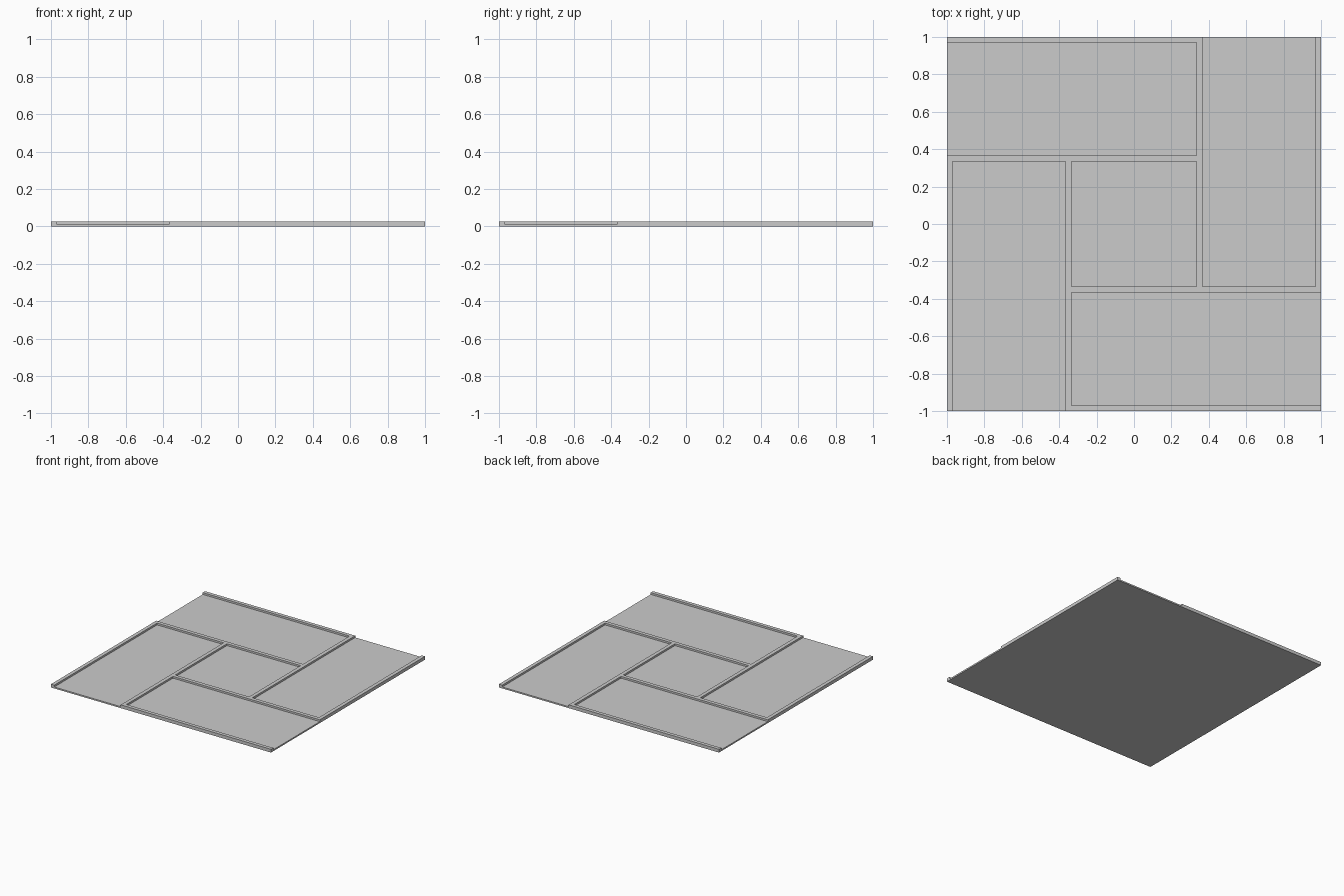
import bpy
import math
from mathutils import Matrix, Vector

if "Cube" in bpy.data.objects:
    bpy.data.objects.remove(bpy.data.objects["Cube"])

TOP, FLOOR = 0.027, 0.012          # rib height and panel floor height
IN, OUT, RIM = 0.335, 0.366, 0.97  # centre panel edge, outer panel edges


def box(name, lo, hi):
    bpy.ops.mesh.primitive_cube_add(size=1)
    ob = bpy.context.object
    ob.name = name
    lo, hi = Vector(lo), Vector(hi)
    ob.data.transform(Matrix.Translation((lo + hi) / 2) @ Matrix.Diagonal((hi - lo).to_4d()))
    return ob


# Full-height square tile
tile = box("floor_tile", (-1, -1, 0), (1, 1, TOP))

# Recess cutters: square centre panel and four pinwheel panels open at one edge
cutters = [box("centre_recess", (-IN, -IN, FLOOR), (IN, IN, 0.1))]
for i in range(4):
    c = box(f"side_recess_{i}", (-1.1, OUT, FLOOR), (IN, RIM, 0.1))
    c.data.transform(Matrix.Rotation(i * math.pi / 2, 4, 'Z'))
    cutters.append(c)

# Carve the recesses, leaving the thin raised ribs
for c in cutters:
    c.hide_render = True
    mod = tile.modifiers.new("recess", 'BOOLEAN')
    mod.operation = 'DIFFERENCE'
    mod.solver = 'EXACT'
    mod.object = c
    bpy.context.view_layer.objects.active = tile
    bpy.ops.object.modifier_apply(modifier=mod.name)
for c in cutters:
    bpy.data.objects.remove(c)
